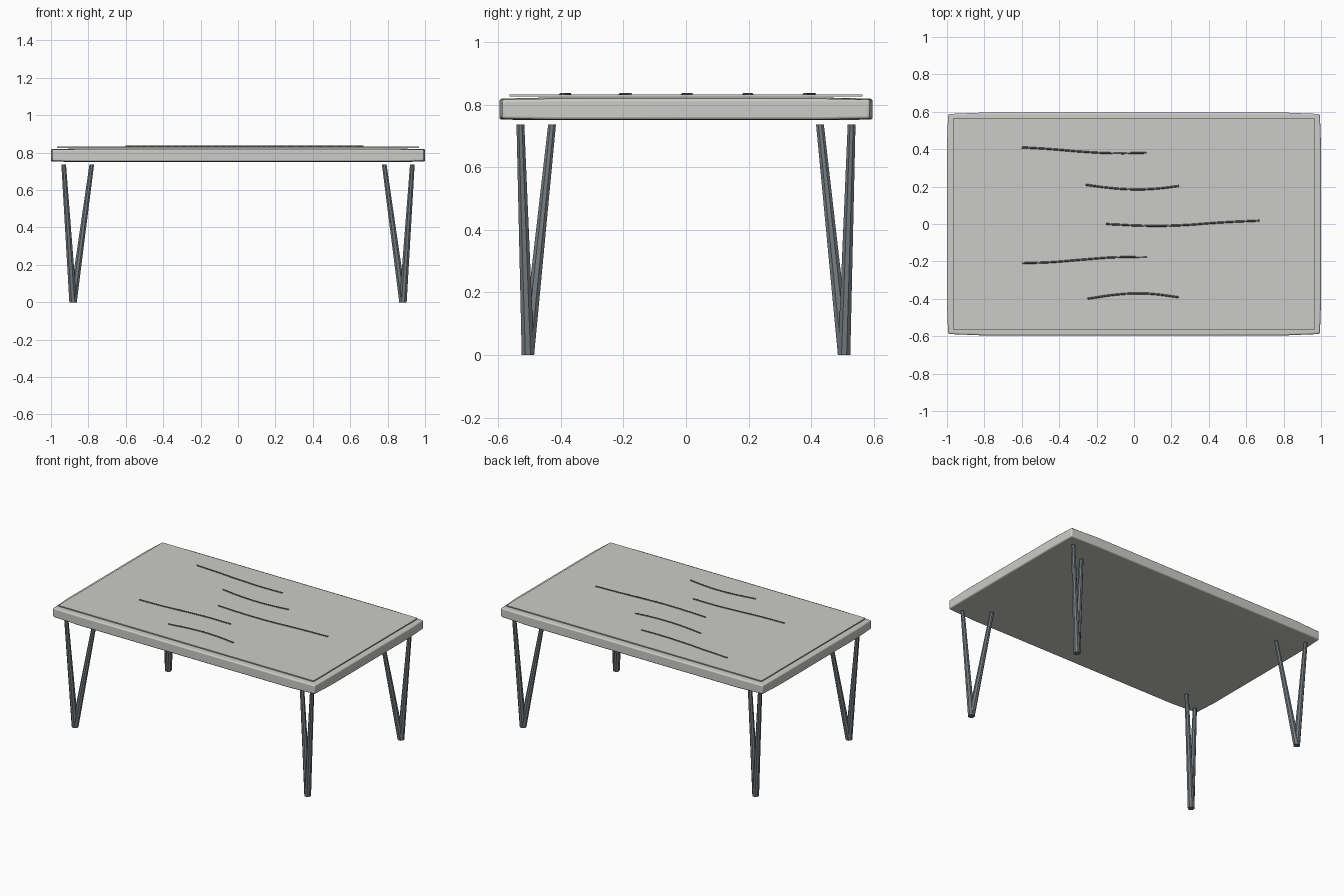
import bpy, bmesh, math
from mathutils import Vector

if "Cube" in bpy.data.objects:
    bpy.data.objects.remove(bpy.data.objects["Cube"])


def material(name, rgb):
    m = bpy.data.materials.new(name)
    m.diffuse_color = (*rgb, 1)
    m.use_nodes = True
    m.node_tree.nodes["Principled BSDF"].inputs["Base Color"].default_value = m.diffuse_color
    return m


STONE = material("pale_grey_top", (0.60, 0.60, 0.58))
METAL = material("steel_grey_legs", (0.17, 0.19, 0.205))
GRAIN = material("dark_grey_grain", (0.14, 0.14, 0.14))


def finish(bm, name, mat):
    bmesh.ops.recalc_face_normals(bm, faces=bm.faces)
    me = bpy.data.meshes.new(name)
    bm.to_mesh(me)
    bm.free()
    me.materials.append(mat)
    ob = bpy.data.objects.new(name, me)
    bpy.context.collection.objects.link(ob)
    return ob


def bevel(ob, width, segments):
    mod = ob.modifiers.new("soft_edge", "BEVEL")
    mod.width, mod.segments = width, segments
    mod.limit_method, mod.angle_limit = "ANGLE", math.radians(40)


# Slab: slightly swollen box, fuller in the middle of every side
bm = bmesh.new()
sheets = []
for zs in ((0.755, 0.752, 0.750), (0.816, 0.819, 0.823)):
    rows = []
    for j in range(4):
        row = []
        for i in range(4):
            ei, ej = i in (0, 3), j in (0, 3)
            x = (0.994 if ej else 1.0) if ei else 0.80
            y = (0.588 if ei else 0.596) if ej else 0.42
            z = zs[2 - ei - ej]
            row.append(bm.verts.new((x if i > 1 else -x, y if j > 1 else -y, z)))
        rows.append(row)
    for j in range(3):
        for i in range(3):
            bm.faces.new((rows[j][i], rows[j][i + 1], rows[j + 1][i + 1], rows[j + 1][i]))
    rim = (rows[0] + [rows[1][3], rows[2][3]] + rows[3][::-1]
           + [rows[2][0], rows[1][0]])
    sheets.append(rim)
for k in range(12):
    n = (k + 1) % 12
    bm.faces.new((sheets[0][k], sheets[0][n], sheets[1][n], sheets[1][k]))
slab = finish(bm, "table_slab", STONE)
bevel(slab, 0.008, 3)
bpy.context.view_layer.objects.active = slab
slab.select_set(True)
bpy.ops.object.shade_smooth_by_angle(angle=math.radians(35))
slab.select_set(False)

# Thin surface panel resting on the slab
bm = bmesh.new()
bmesh.ops.create_cube(bm, size=1)
for v in bm.verts:
    v.co = (v.co.x * 1.936, v.co.y * 1.128, 0.829 + v.co.z * 0.007)
finish(bm, "surface_panel", STONE)


# Hairpin legs: two tapered eight-sided rods meeting at one foot
def rod(bm, bottom, top, r0, r1, sides=8):
    rings = []
    for c, r in ((bottom, r0), (top, r1)):
        rings.append([bm.verts.new(Vector(c) + Vector((
            r * math.cos(math.tau * (k + 0.5) / sides),
            r * math.sin(math.tau * (k + 0.5) / sides), 0))) for k in range(sides)])
    a, b = rings
    for k in range(sides):
        n = (k + 1) % sides
        bm.faces.new((a[k], a[n], b[n], b[k]))
    bm.faces.new(a[::-1])
    bm.faces.new(b)


for sx, side in ((-1, "left"), (1, "right")):
    for sy, end in ((-1, "front"), (1, "back")):
        for tx, ty, part in ((0.932, 0.529, "outer"), (0.782, 0.428, "inner")):
            bm = bmesh.new()
            rod(bm, (sx * 0.882, sy * 0.505, 0), (sx * tx, sy * ty, 0.736), 0.0215, 0.0135)
            finish(bm, f"{end}_{side}_leg_{part}_rod", METAL)

# Wavy grain lines lying on the panel
GRAIN_PATHS = [
    [(-0.60, 0.41), (-0.44, 0.40), (-0.27, 0.386), (-0.10, 0.378), (0.07, 0.381)],
    [(-0.26, 0.21), (-0.13, 0.193), (0.0, 0.185), (0.12, 0.189), (0.24, 0.203)],
    [(-0.15, 0.0), (0.08, -0.010), (0.25, -0.007), (0.46, 0.008), (0.67, 0.018)],
    [(-0.60, -0.21), (-0.44, -0.204), (-0.27, -0.19), (-0.10, -0.178), (0.07, -0.178)],
    [(-0.25, -0.40), (-0.10, -0.378), (0.03, -0.371), (0.12, -0.376), (0.24, -0.392)],
]
for n, path in enumerate(GRAIN_PATHS, 1):
    cu = bpy.data.curves.new(f"grain_line_{n}", "CURVE")
    cu.dimensions = "3D"
    cu.bevel_depth, cu.bevel_resolution = 0.005, 1
    cu.use_fill_caps = True
    cu.resolution_u = 4
    sp = cu.splines.new("BEZIER")
    sp.bezier_points.add(len(path) - 1)
    for p, (x, y) in zip(sp.bezier_points, path):
        p.co = (x, y, 0.833)
        p.handle_left_type = p.handle_right_type = "AUTO"
    cu.materials.append(GRAIN)
    bpy.context.collection.objects.link(bpy.data.objects.new(f"grain_line_{n}", cu))
